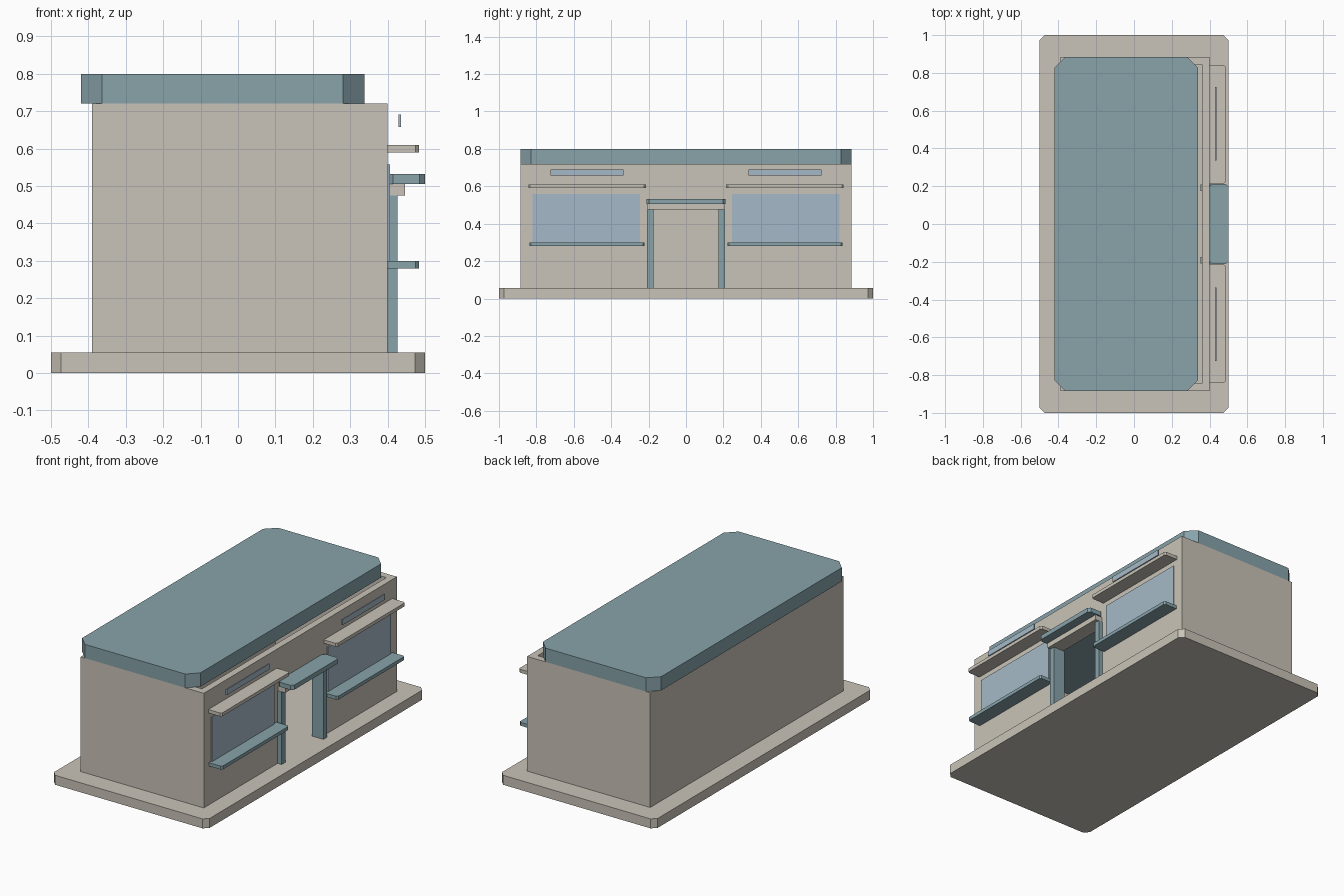
import bpy
import bmesh

default = bpy.data.objects.get("Cube")
if default:
    bpy.data.objects.remove(default, do_unlink=True)


def make_material(name, rgb):
    mat = bpy.data.materials.new(name)
    mat.use_nodes = True
    color = (*rgb, 1.0)
    mat.diffuse_color = color
    mat.node_tree.nodes["Principled BSDF"].inputs["Base Color"].default_value = color
    return mat


BEIGE = make_material("warm beige", (0.584, 0.552, 0.479))
TEAL = make_material("grey teal", (0.246, 0.366, 0.402))
GLASS = make_material("pale blue glass", (0.376, 0.491, 0.578))


def prism(name, outline, z0, z1, mat):
    """Extrude a plan outline between two heights."""
    bm = bmesh.new()
    face = bm.faces.new([bm.verts.new((x, y, z0)) for x, y in outline])
    top = bmesh.ops.extrude_face_region(bm, geom=[face])["geom"]
    verts = [v for v in top if isinstance(v, bmesh.types.BMVert)]
    bmesh.ops.translate(bm, verts=verts, vec=(0, 0, z1 - z0))
    bmesh.ops.recalc_face_normals(bm, faces=bm.faces)
    mesh = bpy.data.meshes.new(name)
    bm.to_mesh(mesh)
    bm.free()
    mesh.materials.append(mat)
    obj = bpy.data.objects.new(name, mesh)
    bpy.context.collection.objects.link(obj)
    return obj


def slab(name, x0, x1, y0, y1, z0, z1, mat, cut=0.0):
    """Box whose vertical corners can be chamfered."""
    if cut:
        outline = [(x0 + cut, y0), (x1 - cut, y0), (x1, y0 + cut), (x1, y1 - cut),
                   (x1 - cut, y1), (x0 + cut, y1), (x0, y1 - cut), (x0, y0 + cut)]
    else:
        outline = [(x0, y0), (x1, y0), (x1, y1), (x0, y1)]
    return prism(name, outline, z0, z1, mat)


# Main dimensions
FLOOR, WALL_TOP = 0.055, 0.72
BACK, FRONT, END, THICK = -0.39, 0.40, 0.885, 0.04
DOOR = 0.19

# Base plate and roof
slab("base_plate", -0.5, 0.5, -1, 1, 0, FLOOR, BEIGE, 0.027)
slab("roof", -0.42, 0.338, -0.885, 0.885, WALL_TOP, 0.80, TEAL, 0.057)

# Hollow walls with a gap for the doorway
half = [(FRONT - THICK, DOOR), (FRONT, DOOR), (FRONT, END), (BACK, END)]
inner = [(BACK + THICK, END - THICK), (FRONT - THICK, END - THICK)]
outline = half + [(x, -y) for x, y in reversed(half)]
outline += [(x, -y) for x, y in reversed(inner)] + inner
prism("walls", outline, FLOOR, WALL_TOP, BEIGE)
slab("wall_over_door", FRONT - THICK, FRONT, -DOOR, DOOR, 0.475, WALL_TOP, BEIGE)

# Doorway lintel and canopy
slab("door_lintel", FRONT - 0.01, 0.447, -0.205, 0.205, 0.475, 0.505, BEIGE)
slab("door_canopy", FRONT, 0.5, -0.212, 0.212, 0.505, 0.532, TEAL, 0.015)

# Parts repeated on both sides of the door
for side, s in (("left", 1), ("right", -1)):
    def pair(name, x0, x1, ya, yb, z0, z1, mat, cut=0.0):
        y0, y1 = sorted((s * ya, s * yb))
        slab(f"{side}_{name}", x0, x1, y0, y1, z0, z1, mat, cut)

    pair("door_post", 0.352, 0.426, 0.174, 0.208, FLOOR, 0.475, TEAL)
    pair("window_pane", FRONT - 0.002, 0.407, 0.245, 0.82, 0.295, 0.558, GLASS)
    pair("window_sill", FRONT - 0.01, 0.484, 0.222, 0.838, 0.28, 0.30, TEAL, 0.009)
    pair("window_awning", FRONT - 0.01, 0.484, 0.215, 0.843, 0.59, 0.61, BEIGE, 0.009)
    pair("sign_strip", 0.429, 0.436, 0.335, 0.725, 0.658, 0.691, GLASS)
